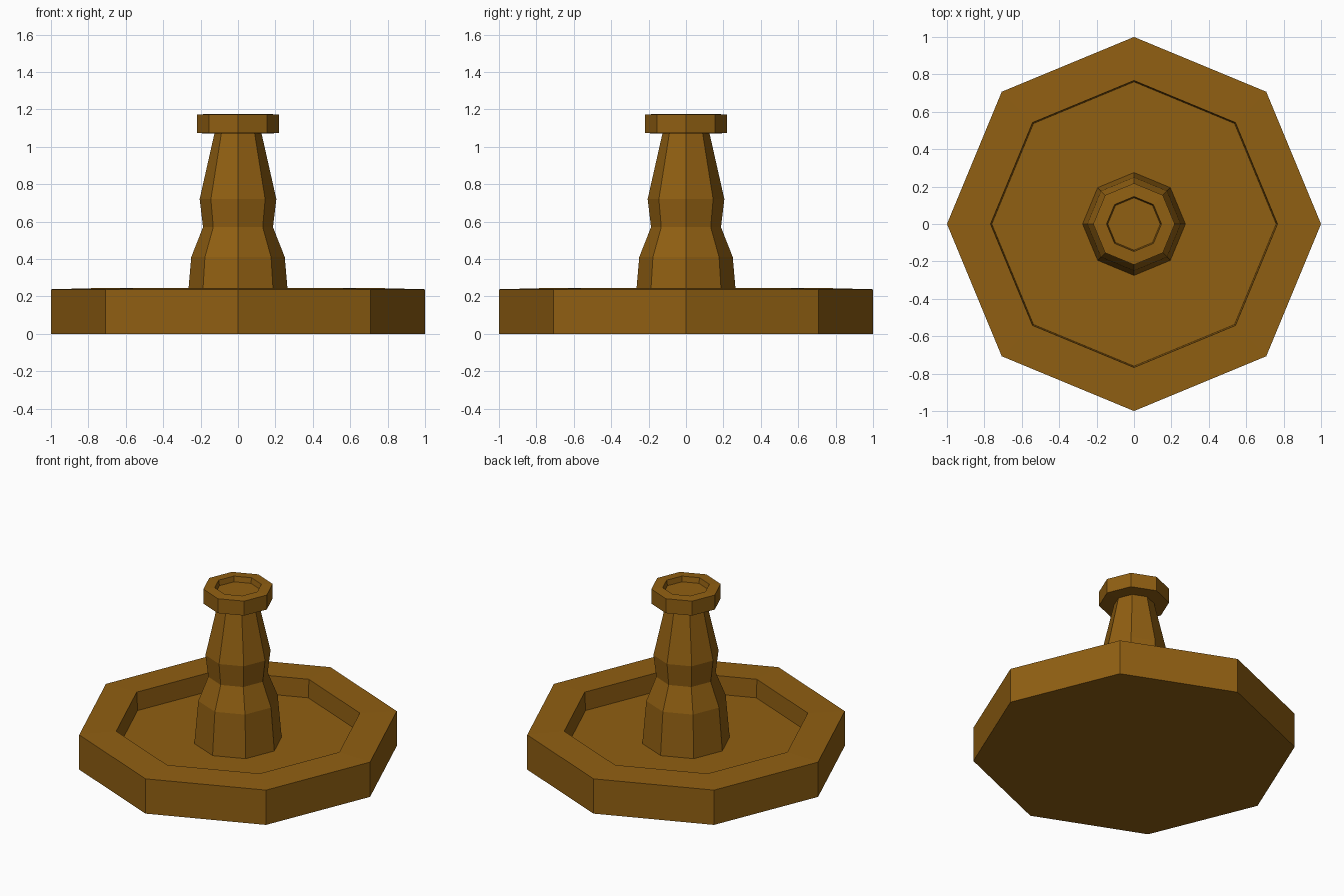
import bpy, bmesh, math

if "Cube" in bpy.data.objects:
    bpy.data.objects.remove(bpy.data.objects["Cube"])

SIDES = 8

wood = bpy.data.materials.new("golden brown")
wood.diffuse_color = (0.28, 0.115, 0.006, 1)
wood.use_nodes = True
wood.node_tree.nodes["Principled BSDF"].inputs["Base Color"].default_value = wood.diffuse_color


def lathe(name, profile):
    """Spin (radius, z) points into an eight-sided solid with capped ends."""
    bm = bmesh.new()
    rings = [[bm.verts.new((r * math.cos(2 * math.pi * i / SIDES),
                            r * math.sin(2 * math.pi * i / SIDES), z))
              for i in range(SIDES)] for r, z in profile]
    for low, high in zip(rings, rings[1:]):
        for i in range(SIDES):
            j = (i + 1) % SIDES
            bm.faces.new((low[i], low[j], high[j], high[i]))
    bm.faces.new(rings[0][::-1])
    bm.faces.new(rings[-1])
    bmesh.ops.recalc_face_normals(bm, faces=bm.faces)
    mesh = bpy.data.meshes.new(name)
    bm.to_mesh(mesh)
    bm.free()
    mesh.materials.append(wood)
    obj = bpy.data.objects.new(name, mesh)
    bpy.context.collection.objects.link(obj)
    return obj


# Wide basin with a raised rim and sunken floor
lathe("basin", [(1.0, 0), (1.0, 0.238), (0.767, 0.244), (0.76, 0.12)])

# Waisted pillar, standing on the basin floor
lathe("pillar", [(0.275, 0.12), (0.25, 0.41), (0.187, 0.57),
                 (0.205, 0.72), (0.125, 1.075)])

# Small cap with a shallow dish in its top
lathe("top_cap", [(0.12, 1.07), (0.218, 1.073), (0.218, 1.172),
                  (0.147, 1.176), (0.14, 1.14)])
